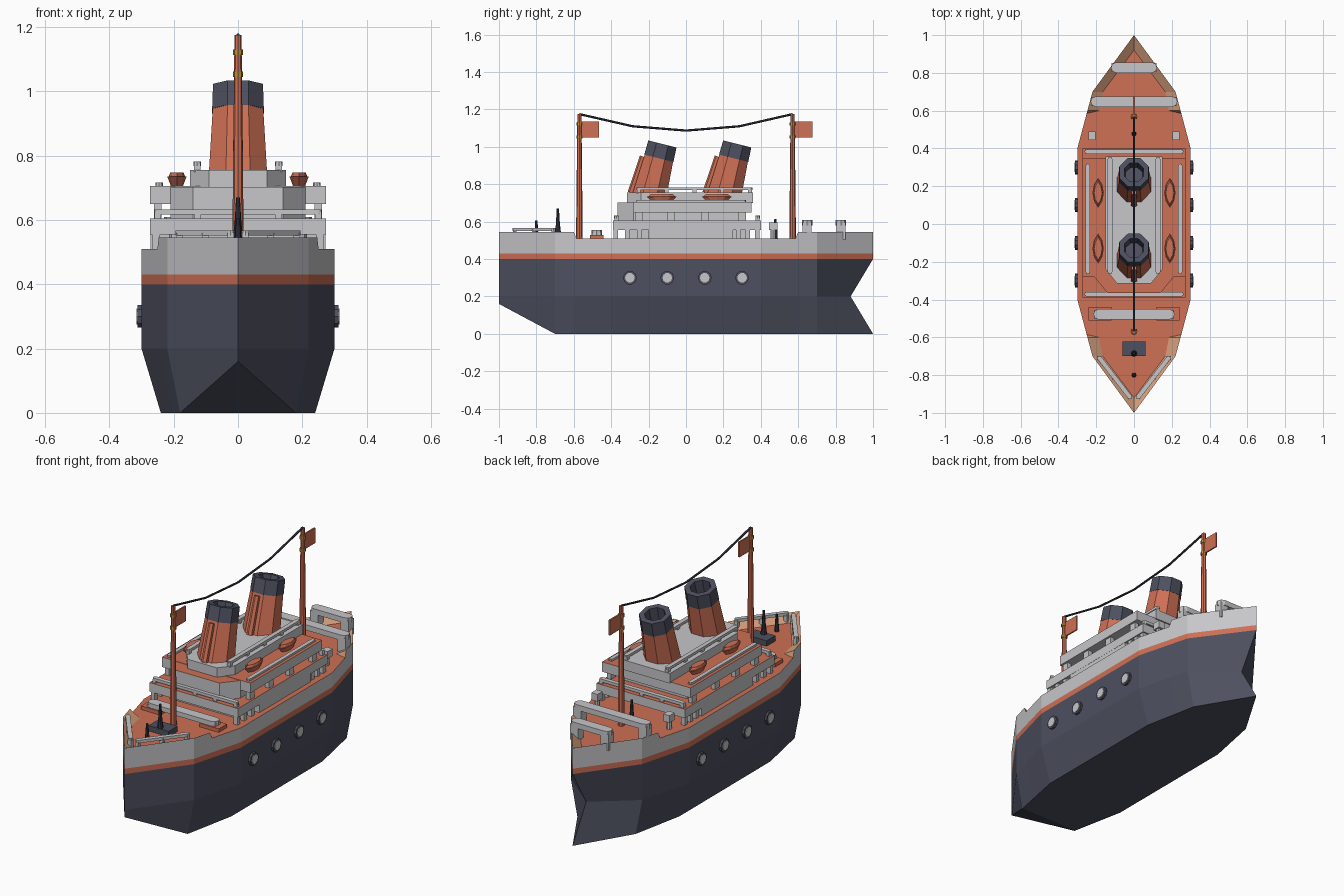
import bpy, bmesh, math
from mathutils import Vector

if "Cube" in bpy.data.objects:
    bpy.data.objects.remove(bpy.data.objects["Cube"])


def material(name, rgb):
    m = bpy.data.materials.new(name)
    m.diffuse_color = (*rgb, 1)
    m.use_nodes = True
    m.node_tree.nodes["Principled BSDF"].inputs["Base Color"].default_value = m.diffuse_color
    return m


NAVY = material("slate_navy", (0.075, 0.08, 0.115))
RED = material("coral_red", (0.62, 0.16, 0.09))
GREY = material("light_grey", (0.57, 0.57, 0.59))
TAN = material("tan_wood", (0.66, 0.34, 0.2))
GOLD = material("brass", (0.48, 0.27, 0.04))
DARK = material("charcoal", (0.035, 0.037, 0.055))


def finish(name, bm, mats):
    bmesh.ops.remove_doubles(bm, verts=bm.verts, dist=1e-5)
    bmesh.ops.recalc_face_normals(bm, faces=bm.faces)
    me = bpy.data.meshes.new(name)
    bm.to_mesh(me)
    bm.free()
    for m in mats:
        me.materials.append(m)
    ob = bpy.data.objects.new(name, me)
    bpy.context.collection.objects.link(ob)
    return ob


def prism(name, outline, z0, z1, mat, top=None, taper=1.0):
    """Vertical extrusion of an outline, optional second colour on top."""
    bm = bmesh.new()
    n = len(outline)
    c = sum((Vector(p) for p in outline), Vector((0, 0))) / n
    lo = [bm.verts.new((*(c + (Vector(p) - c) * taper), z0)) for p in outline]
    hi = [bm.verts.new((*p, z1)) for p in outline]
    bm.faces.new(lo)
    f = bm.faces.new(hi)
    f.material_index = 1 if top else 0
    for i in range(n):
        j = (i + 1) % n
        bm.faces.new((lo[i], lo[j], hi[j], hi[i]))
    return finish(name, bm, [mat, top] if top else [mat])


def box(name, x0, x1, y0, y1, z0, z1, mat, top=None):
    return prism(name, [(x0, y0), (x1, y0), (x1, y1), (x0, y1)], z0, z1, mat, top)


def cyl(name, p, q, r1, r2, mat, sides=8, caps=True):
    p, q = Vector(p), Vector(q)
    bm = bmesh.new()
    bmesh.ops.create_cone(bm, cap_ends=caps, segments=sides, radius1=r1, radius2=r2,
                          depth=(q - p).length)
    rot = Vector((0, 0, 1)).rotation_difference(q - p).to_matrix().to_4x4()
    bmesh.ops.transform(bm, matrix=rot, verts=bm.verts)
    bmesh.ops.translate(bm, vec=(p + q) / 2, verts=bm.verts)
    return finish(name, bm, [mat])


def rail(name, p, q, base, top, width, height, posts):
    """Round-ended bar carried on evenly spaced posts."""
    p, q = Vector(p), Vector(q)
    d = (q - p).normalized()
    a0, r = math.atan2(d.y, d.x), width / 2
    out = []
    for c, s in ((q - d * r, -90), (p + d * r, 90)):
        for k in range(5):
            a = a0 + math.radians(s + k * 45)
            out.append((c.x + r * math.cos(a), c.y + r * math.sin(a)))
    prism(name + "_bar", out, top - height, top, GREY)
    for i in range(posts):
        c = p + d * r + (q - p - 2 * d * r) * (i / (posts - 1))
        s = r * 0.85
        box(name + "_post", c.x - s, c.x + s, c.y - s, c.y + s, base, top - height / 2, GREY)


# Hull: outlines stacked by height, then sloped wooden rim and deck
Y = [-1, -.7, -.6, -.585, -.4, .4, .585, .6, .7, 1]


def half_width(y, mid, end):
    a = abs(y)
    if a <= .4:
        return mid
    if a <= .7:
        return mid + (end - mid) * (a - .4) / .3
    return end * (1 - a) / .3


def rim_z(y):
    return .545 if abs(y) >= .6 else .51


bm = bmesh.new()
rows = []
for level in range(6):
    row = []
    for y in Y:
        x = half_width(y, .24, .18) if level == 0 else half_width(y, .3, .22)
        z = [.16 if y == -1 else 0, .2, .4, .43, rim_z(y), .51][level]
        yy = .88 if (level == 1 and y == 1) else y
        if level == 5 and abs(y) >= .6:
            x = {.6: .185, .7: .165, 1: 0}[abs(y)]
            yy = math.copysign(.92, y) if abs(y) == 1 else y
        row.append((x, yy, z))
    rows.append(row)


def face(pts, mi):
    u = []
    for p in pts:
        if all((Vector(p) - Vector(o)).length > 1e-5 for o in u):
            u.append(p)
    if len(u) > 2:
        bm.faces.new([bm.verts.new(p) for p in u]).material_index = mi


def flip(p):
    return (-p[0], p[1], p[2])


for i in range(len(Y) - 1):
    for k in range(5):
        quad = [rows[k][i], rows[k][i + 1], rows[k + 1][i + 1], rows[k + 1][i]]
        mi = [0, 0, 1, 2, 3][k]
        face(quad, mi)
        face([flip(p) for p in quad], mi)
    for k, mi in ((0, 0), (5, 1)):
        a, b = rows[k][i], rows[k][i + 1]
        face([a, b, flip(b), flip(a)], mi)
finish("hull", bm, [NAVY, RED, GREY, TAN])

# Portholes
for s in (-1, 1):
    for y in (-.3, -.1, .1, .3):
        cyl("porthole_ring", (s * .29, y, .3), (s * .312, y, .3), .037, .037, NAVY, 10)
        cyl("porthole_glass", (s * .3, y, .3), (s * .315, y, .3), .026, .026, GREY, 10)

# Lower deck: house, solid side walls, posts, slab
box("lower_house", -.2, .2, -.32, .32, .51, .56, GREY)
box("lower_walls", -.272, .272, -.2, .25, .51, .56, GREY)
box("lower_slab", -.273, .273, -.39, .4, .555, .605, GREY, RED)
for s in (-1, 1):
    for y in (-.375, -.315, -.25, .28, .33, .38):
        box("lower_post", s * .255 - .012, s * .255 + .012, y - .012, y + .012, .51, .56, GREY)
for y in (-.372, .383):
    rail("lower_rail", (-.262, y), (.262, y), .6, .633, .024, .016, 5)

# Middle deck: chamfered house with overhanging slab
prism("middle_house", [(-.21, .29), (-.21, -.28), (-.14, -.365), (.14, -.365), (.21, -.28), (.21, .29)],
      .6, .703, GREY, RED)
box("middle_slab", -.273, .273, -.28, .35, .65, .705, GREY, RED)
for s in (-1, 1):
    for y in (-.25, -.08, .1, .3):
        box("middle_post", s * .25 - .012, s * .25 + .012, y - .02, y + .02, .6, .655, GREY)
    rail("middle_rail", (s * .245, -.265), (s * .245, .32), .7, .716, .022, .012, 4)

# Top deck
prism("top_deck", [(-.15, .357), (-.15, -.24), (-.09, -.315), (.09, -.315), (.15, -.24), (.15, .357)],
      .7, .755, GREY)
for s in (-1, 1):
    rail("top_rail", (s * .127, -.265), (s * .127, .355), .75, .782, .024, .014, 5)
    # Lifeboats
    for y in (-.13, .165):
        lens = [(s * .19 + x, y + v) for x, v in
                ((0, -.08), (.022, -.045), (.03, 0), (.022, .045), (0, .08),
                 (-.022, .045), (-.03, 0), (-.022, -.045))]
        prism("lifeboat", lens, .703, .735, RED, taper=.6)
        prism("lifeboat_cover", [(s * .19 + (p[0] - s * .19) * .7, y + (p[1] - y) * .75) for p in lens],
              .73, .747, RED, taper=1.3)

# Funnels: tilted, open-topped, with a steam pipe in front
AX = Vector((0, .25, 1)).normalized()
TURN = Vector((0, 0, 1)).rotation_difference(AX).to_matrix()
for y in (-.195, .205):
    base = Vector((0, y, .74))
    bm = bmesh.new()
    loops = []
    for h, r in ((-.02, .099), (.205, .085), (.205, .087), (.284, .084), (.284, .055), (.2, .05)):
        loops.append([bm.verts.new(base + TURN @ Vector((r * math.cos(a), r * math.sin(a), h)))
                      for a in (math.radians(22.5 + 45 * i) for i in range(8))])
    for k in range(5):
        for i in range(8):
            j = (i + 1) % 8
            f = bm.faces.new((loops[k][i], loops[k][j], loops[k + 1][j], loops[k + 1][i]))
            f.material_index = 0 if k == 0 else 1
    bm.faces.new(loops[0])
    bm.faces.new(loops[-1]).material_index = 1
    finish("funnel", bm, [RED, NAVY])
    off = base + TURN @ Vector((0, -.1, 0))
    cyl("funnel_pipe", off - AX * .01, off + AX * .19 + Vector((0, .015, 0)), .018, .016, RED, 6)

# Masts with rings and flags, joined by a sagging line
for y in (-.57, .57):
    cyl("mast", (0, y, .505), (0, y, 1.175), .018, .011, RED)
    for z in (1.053, 1.122):
        cyl("mast_ring", (0, y, z - .009), (0, y, z + .009), .016, .016, GOLD)
    box("flag", -.004, .004, y, y + .105, 1.05, 1.135, RED)
line = [(0, -.57, 1.175), (0, -.285, 1.11), (0, 0, 1.087), (0, .285, 1.11), (0, .57, 1.175)]
for a, b in zip(line, line[1:]):
    cyl("mast_line", a, b, .006, .006, DARK, 6)

# Bow fittings
box("winch_base", -.062, .062, -.7, -.622, .505, .54, NAVY)
cyl("bow_spike", (0, -.685, .53), (0, -.685, .67), .014, .006, DARK)
cyl("bow_spike_foot", (0, -.685, .535), (0, -.685, .58), .017, .012, DARK)
cyl("bow_spike_small", (0, -.8, .505), (0, -.8, .605), .013, .006, DARK)
rail("bow_bar", (-.215, -.478), (.215, -.478), .51, .556, .056, .026, 2)
for s in (-1, 1):
    box("deck_hatch", s * .18 - .06, s * .18 + .06, -.512, -.44, .505, .53, RED)
    rail("bow_rail", (s * .19, -.7), (s * .015, -.925), .51, .567, .024, .016, 3)

# Stern fittings
rail("stern_bar_wide", (-.23, .648), (.23, .648), .505, .61, .056, .03, 2)
rail("stern_bar_narrow", (-.122, .828), (.122, .828), .505, .61, .056, .03, 2)
cyl("stern_spike", (0, .478, .505), (0, .478, .615), .013, .006, DARK)
for s in (-1, 1):
    x = s * .222
    cyl("vent_stem", (x, .465, .505), (x, .465, .57), .014, .014, GREY)
    box("vent_head", x - .019, x + .019, .445, .49, .555, .595, GREY)
